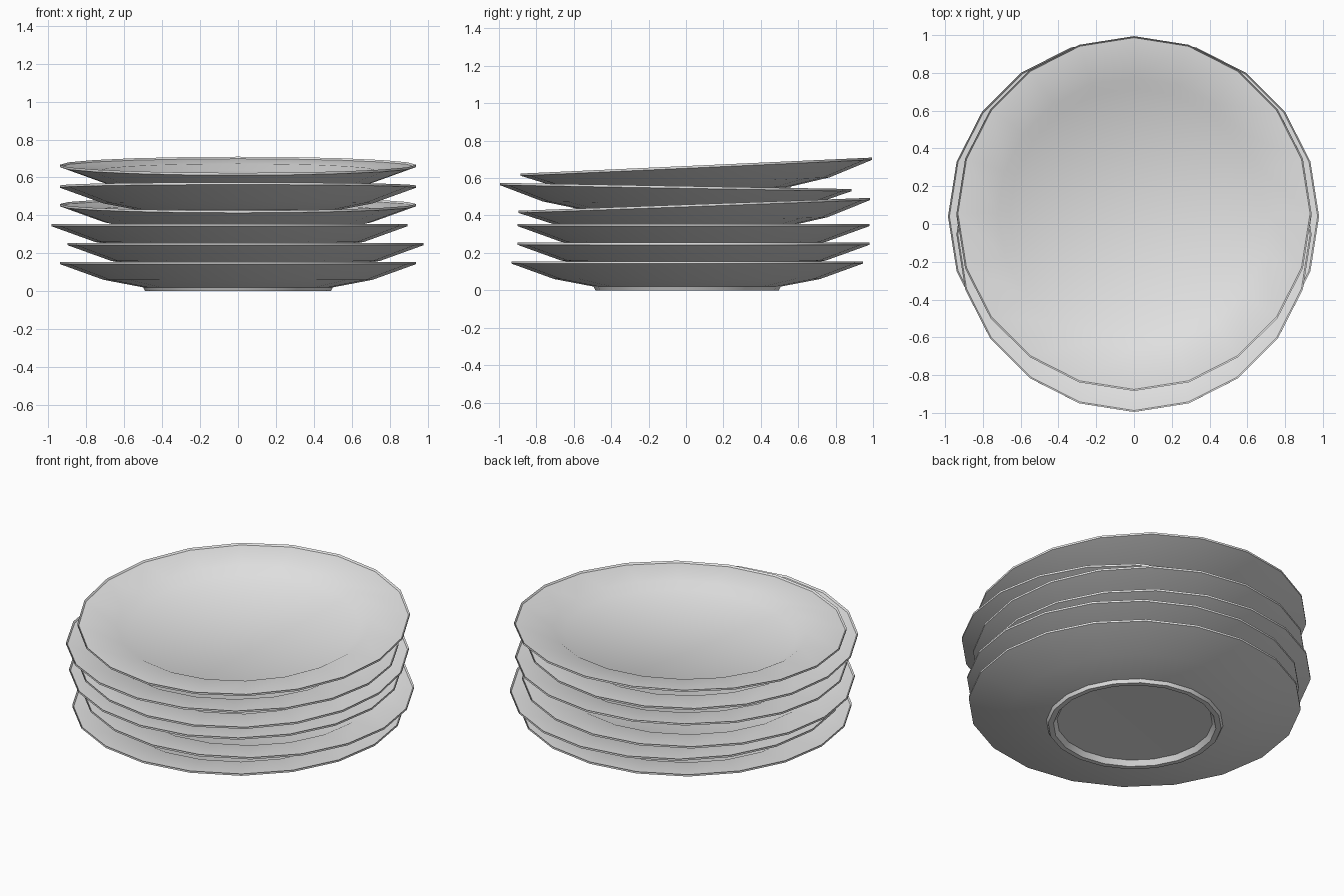
import bpy, bmesh, math

if "Cube" in bpy.data.objects:
    bpy.data.objects.remove(bpy.data.objects["Cube"])

SIDES = 20

# one glazed off-white colour
glaze = bpy.data.materials.new("pale_glaze")
glaze.diffuse_color = (0.8, 0.8, 0.8, 1)
glaze.use_nodes = True
glaze.node_tree.nodes["Principled BSDF"].inputs["Base Color"].default_value = glaze.diffuse_color

# plate cross-section (radius, height): recess, foot ring, underside, lip, rim, well
PROFILE = [
    (0, 0.035), (0.44, 0.03), (0.46, 0.0), (0.49, 0.0), (0.50, 0.02),
    (0.71, 0.06), (0.94, 0.143), (0.94, 0.155), (0.932, 0.145),
    (0.72, 0.128), (0.66, 0.095), (0, 0.09),
]


def make_plate(name, location, tilt):
    bm = bmesh.new()
    rings = []
    for r, z in PROFILE:
        if r == 0:
            rings.append([bm.verts.new((0, 0, z))])
        else:
            rings.append([bm.verts.new((r * math.cos(2 * math.pi * i / SIDES),
                                        r * math.sin(2 * math.pi * i / SIDES), z))
                          for i in range(SIDES)])
    for a, b in zip(rings, rings[1:]):
        for i in range(SIDES):
            j = (i + 1) % SIDES
            if len(a) == 1:
                bm.faces.new((a[0], b[j], b[i]))
            elif len(b) == 1:
                bm.faces.new((a[i], a[j], b[0]))
            else:
                bm.faces.new((a[i], a[j], b[j], b[i]))
    bmesh.ops.recalc_face_normals(bm, faces=bm.faces)
    mesh = bpy.data.meshes.new(name)
    bm.to_mesh(mesh)
    bm.free()
    mesh.materials.append(glaze)
    obj = bpy.data.objects.new(name, mesh)
    bpy.context.collection.objects.link(obj)
    obj.location = location
    obj.rotation_euler = (math.radians(tilt), 0, 0)
    bpy.ops.object.select_all(action='DESELECT')
    obj.select_set(True)
    bpy.context.view_layer.objects.active = obj
    bpy.ops.object.shade_smooth_by_angle(angle=math.radians(42))


# untidy stack: x offset, y offset, height, tilt about x in degrees
STACK = [
    (0.0, 0.006, 0.0, 0),
    (0.04, 0.04, 0.10, 0),
    (-0.045, 0.04, 0.20, 0),
    (0.0, 0.05, 0.305, 2.1),
    (0.0, -0.058, 0.403, -1.0),
    (0.0, 0.062, 0.512, 2.6),
]
for n, (x, y, z, tilt) in enumerate(STACK, 1):
    make_plate(f"plate_{n}", (x, y, z), tilt)
